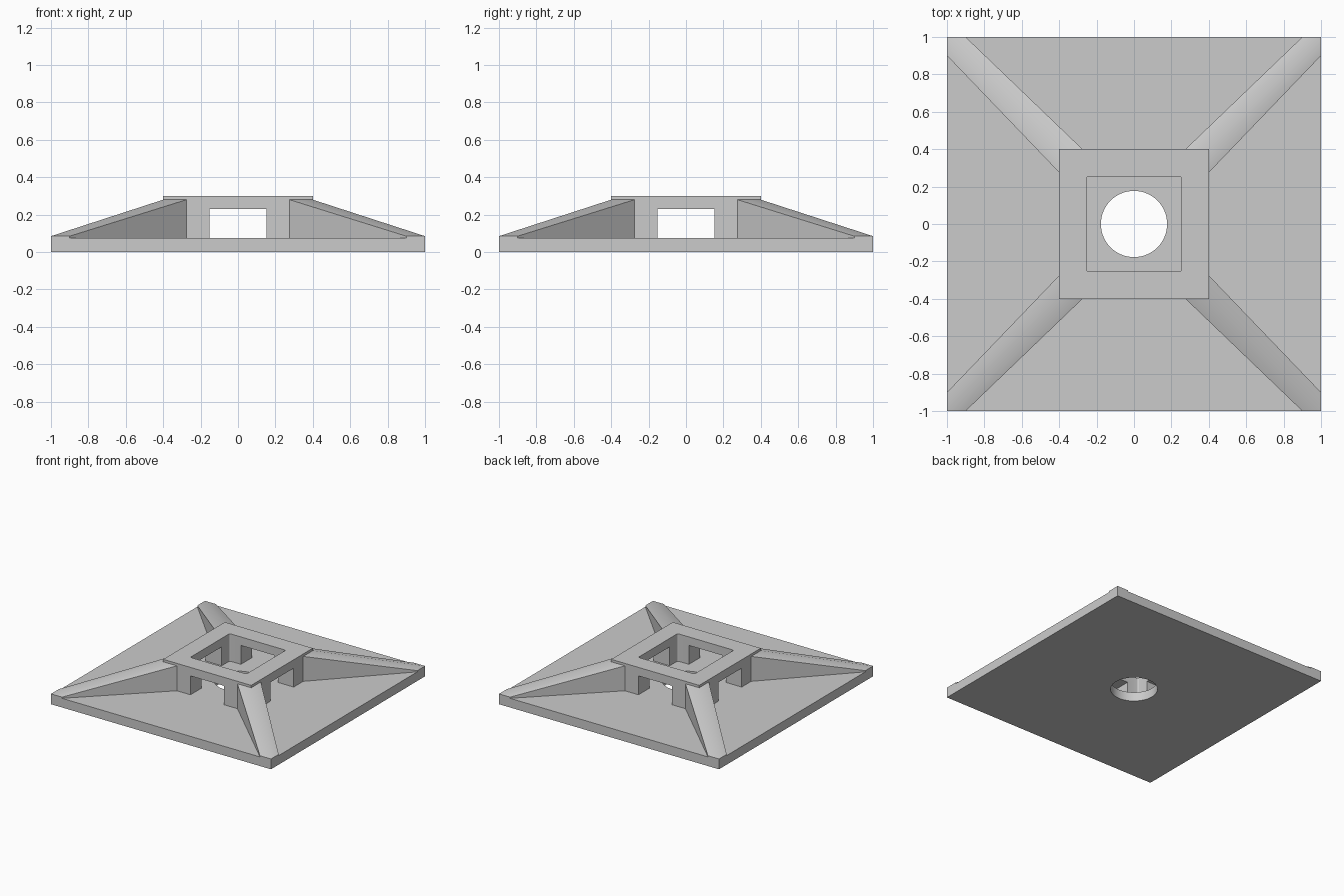
import bpy, bmesh, math
from mathutils import Matrix, Vector

default = bpy.data.objects.get("Cube")
if default:
    bpy.data.objects.remove(default, do_unlink=True)

PLATE_TOP, HUB_TOP, HUB = 0.075, 0.30, 0.40

grey = bpy.data.materials.new("light_grey")
grey.use_nodes = True
grey.diffuse_color = (0.6, 0.6, 0.6, 1)
grey.node_tree.nodes["Principled BSDF"].inputs["Base Color"].default_value = (0.6, 0.6, 0.6, 1)


def make_object(name, bm):
    bmesh.ops.recalc_face_normals(bm, faces=bm.faces)
    mesh = bpy.data.meshes.new(name)
    bm.to_mesh(mesh)
    bm.free()
    mesh.materials.append(grey)
    obj = bpy.data.objects.new(name, mesh)
    bpy.context.collection.objects.link(obj)
    return obj


def box(name, half_x, half_y, z0, z1, corner=0):
    bm = bmesh.new()
    size = Matrix.Diagonal((2 * half_x, 2 * half_y, z1 - z0, 1))
    bmesh.ops.create_cube(bm, size=1, matrix=Matrix.Translation((0, 0, (z0 + z1) / 2)) @ size)
    if corner:
        upright = [e for e in bm.edges if abs(e.verts[0].co.z - e.verts[1].co.z) > 0.01]
        bmesh.ops.bevel(bm, geom=upright, offset=corner, segments=4, affect='EDGES', profile=0.5)
    return make_object(name, bm)


def activate(obj):
    bpy.ops.object.select_all(action='DESELECT')
    obj.select_set(True)
    bpy.context.view_layer.objects.active = obj


def cut(obj, cutter):
    cutter.hide_render = True
    mod = obj.modifiers.new("cut", 'BOOLEAN')
    mod.operation, mod.solver, mod.object = 'DIFFERENCE', 'EXACT', cutter
    activate(obj)
    bpy.ops.object.modifier_apply(modifier=mod.name)
    bpy.data.objects.remove(cutter, do_unlink=True)


def smooth(obj):
    activate(obj)
    bpy.ops.object.shade_smooth_by_angle(angle=math.radians(30))


# Square base plate with a round hole
plate = box("base_plate", 1, 1, 0, PLATE_TOP)
bm = bmesh.new()
bmesh.ops.create_cone(bm, cap_ends=True, segments=64, radius1=0.177, radius2=0.177, depth=1)
cut(plate, make_object("hole_cutter", bm))
smooth(plate)

# Hollow square hub with a window in each wall
hub = box("hub", HUB, HUB, PLATE_TOP, HUB_TOP)
cut(hub, box("well_cutter", 0.255, 0.255, -0.1, 0.5, corner=0.012))
cut(hub, box("window_cutter_y", 0.152, 0.6, -0.1, 0.23))
cut(hub, box("window_cutter_x", 0.6, 0.152, -0.1, 0.23))
smooth(hub)


# Sloping corner ribs running from the hub to the plate corners
def rib(name, turn):
    inner = [(0.275, HUB), (HUB, HUB), (HUB, 0.275)]
    outer = [(0.9, 1), (1, 1), (1, 0.9)]
    outline = inner + outer[::-1]
    heights = [0.28] * 3 + [0.085] * 3
    bm = bmesh.new()
    top = [bm.verts.new((x, y, z)) for (x, y), z in zip(outline, heights)]
    low = [bm.verts.new((x, y, PLATE_TOP)) for x, y in outline]
    for ring in (top, low):
        bm.faces.new((ring[0], ring[1], ring[4], ring[5]))
        bm.faces.new((ring[1], ring[2], ring[3], ring[4]))
    for i in range(6):
        j = (i + 1) % 6
        bm.faces.new((top[i], top[j], low[j], low[i]))
    bmesh.ops.rotate(bm, verts=bm.verts, cent=Vector(), matrix=Matrix.Rotation(turn, 3, 'Z'))
    smooth(make_object(name, bm))


for i, name in enumerate(("back_left", "back_right", "front_right", "front_left")):
    rib(name + "_rib", i * math.pi / 2)
